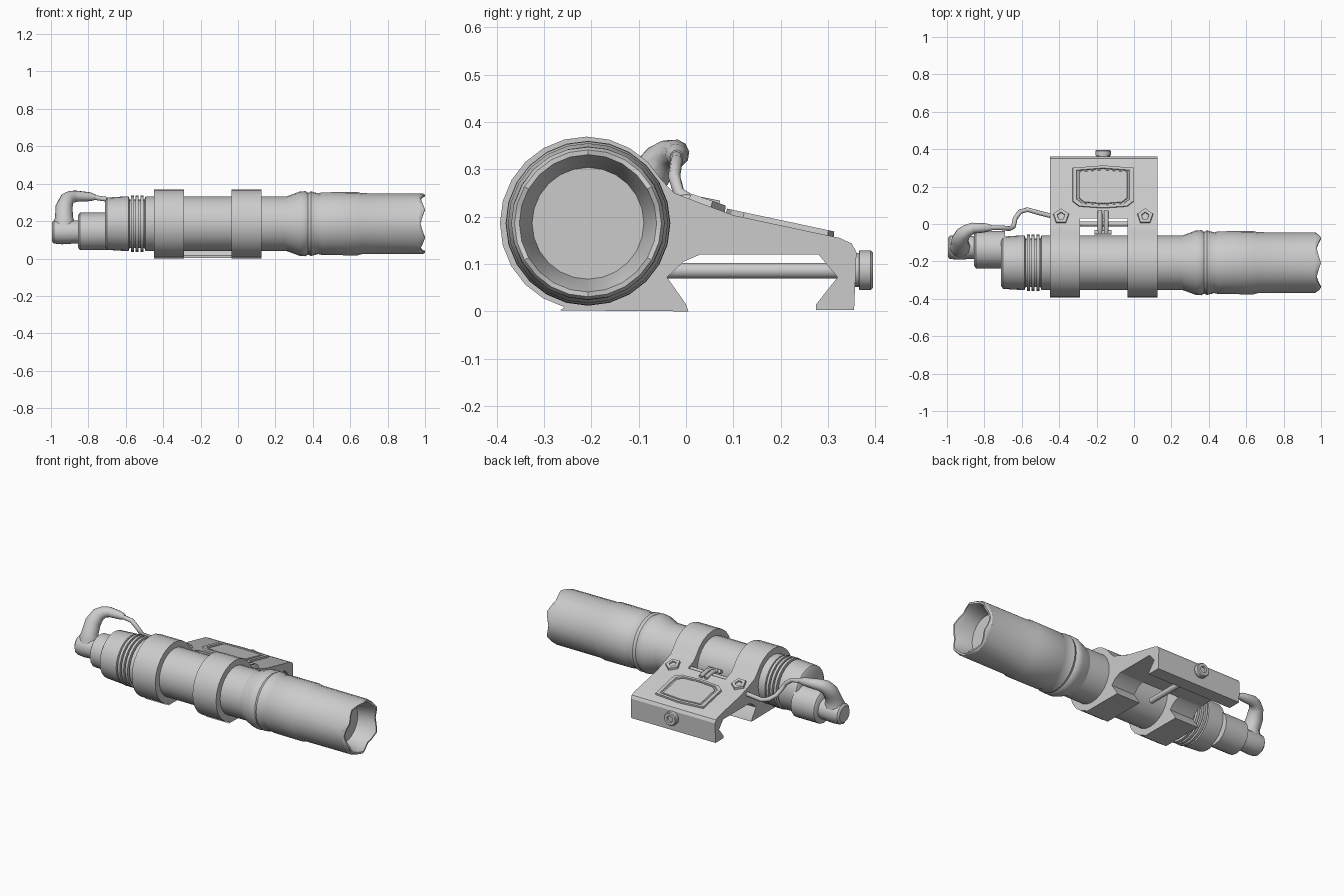
import bpy, bmesh, math
from mathutils import Vector

AY, AZ = -0.207, 0.186      # torch axis
SLOPE = -0.24               # tilt of the mount plate


def loft(name, loops, smooth=35, loc=(0, 0, 0), rot=(0, 0, 0)):
    bm = bmesh.new()
    rings = [[bm.verts.new(p) for p in l] for l in loops]
    n = len(rings[0])
    for a, b in zip(rings, rings[1:]):
        for i in range(n):
            j = (i + 1) % n
            bm.faces.new((a[i], a[j], b[j], b[i]))
    bm.faces.new(rings[0][::-1])
    bm.faces.new(rings[-1])
    bmesh.ops.recalc_face_normals(bm, faces=bm.faces)
    me = bpy.data.meshes.new(name)
    bm.to_mesh(me)
    bm.free()
    ob = bpy.data.objects.new(name, me)
    ob.location, ob.rotation_euler = loc, rot
    bpy.context.collection.objects.link(ob)
    if smooth:
        bpy.ops.object.select_all(action='DESELECT')
        ob.select_set(True)
        bpy.context.view_layer.objects.active = ob
        bpy.ops.object.shade_smooth_by_angle(angle=math.radians(smooth))
    return ob


def lathe(name, prof, cy=AY, cz=AZ, segs=24, wave=()):
    # revolve (x, r) points about an axis parallel to x
    loops = []
    for k, (x, r) in enumerate(prof):
        ring = []
        for i in range(segs):
            t = 2 * math.pi * i / segs
            dx = -0.024 * (1 if i % 4 == 0 else 0.55 if i % 4 in (1, 3) else 0) if k in wave else 0
            ring.append((x + dx, cy + r * math.cos(t), cz + r * math.sin(t)))
        loops.append(ring)
    return loft(name, loops)


def prism_x(name, yz, x0, x1, smooth=25):
    return loft(name, [[(x, y, z) for y, z in yz] for x in (x0, x1)], smooth)


def tube(name, pts, res=3):
    # pts: x, y, z, radius
    cu = bpy.data.curves.new(name, 'CURVE')
    cu.dimensions = '3D'
    cu.bevel_depth, cu.bevel_resolution, cu.use_fill_caps = 1.0, res, True
    sp = cu.splines.new('POLY')
    sp.points.add(len(pts) - 1)
    for p, (x, y, z, r) in zip(sp.points, pts):
        p.co, p.radius = (x, y, z, 1), r
    sp.use_smooth = True
    ob = bpy.data.objects.new(name, cu)
    bpy.context.collection.objects.link(ob)
    return ob


# torch body and grooved collar
lathe("torch_body", [(-0.71, 0.125), (-0.70, 0.14), (-0.60, 0.146), (-0.585, 0.146),
                     (-0.58, 0.13), (-0.50, 0.13), (-0.495, 0.146), (0.28, 0.146)])
for i in range(3):
    x = -0.573 + i * 0.026
    lathe("collar_ridge", [(x, 0.13), (x, 0.15), (x + 0.016, 0.15), (x + 0.016, 0.13)])

# torch head with scalloped rim and sunken lens
lathe("torch_head", [(0.26, 0.146), (0.33, 0.172), (0.36, 0.174), (0.375, 0.165), (0.39, 0.173),
                     (0.43, 0.162), (0.45, 0.168), (0.64, 0.169), (0.66, 0.163), (0.97, 0.162),
                     (0.99, 0.161), (1.0, 0.155), (1.0, 0.145), (0.96, 0.135), (0.88, 0.118)],
      wave=(10, 11, 12))

# tail switch housing and end plug
lathe("tail_housing", [(-0.855, 0.085), (-0.845, 0.1), (-0.72, 0.1), (-0.69, 0.1)], -0.137, 0.145, 16)
lathe("tail_plug", [(-0.995, 0.05), (-0.985, 0.062), (-0.94, 0.066), (-0.84, 0.06)], -0.125, 0.142, 12)

# cable: thick boot tapering into a thin wire
tube("cable_boot", [(-0.93, -0.13, 0.13, 0.058), (-0.93, -0.12, 0.20, 0.055), (-0.93, -0.115, 0.22, 0.048),
                    (-0.93, -0.085, 0.275, 0.046), (-0.915, -0.055, 0.315, 0.04), (-0.89, -0.035, 0.33, 0.034),
                    (-0.86, -0.022, 0.333, 0.03), (-0.79, -0.02, 0.33, 0.024), (-0.76, -0.02, 0.327, 0.014)])
tube("cable_wire", [(-0.78, -0.02, 0.328, 0.013), (-0.71, -0.02, 0.318, 0.013), (-0.665, -0.025, 0.285, 0.013),
                    (-0.645, -0.015, 0.25, 0.013), (-0.635, 0.03, 0.222, 0.013), (-0.61, 0.065, 0.205, 0.013),
                    (-0.57, 0.077, 0.195, 0.013), (-0.51, 0.06, 0.19, 0.013), (-0.43, 0.04, 0.185, 0.013)], 2)

# two clamp rings with lower jaw and neck
arc = [(AY - 0.003 + 0.183 * math.cos(math.radians(a)), AZ + 0.183 * math.sin(math.radians(a)))
       for a in range(30, 256, 15)]
clamp = [(0.03, 0.229), (-0.025, 0.25)] + arc + [(-0.265, 0.002), (0.005, 0.0), (0.0, 0.015),
                                                 (-0.04, 0.072), (-0.005, 0.105), (0.03, 0.12)]
for x0 in (-0.45, -0.035):
    prism_x("clamp_ring", clamp, x0, x0 + 0.16)

# mount plate with hooked outer edge
plate = [(0.03, 0.12), (0.28, 0.12), (0.32, 0.072), (0.275, 0.015), (0.275, 0.003), (0.355, 0.003),
         (0.36, 0.125), (0.35, 0.143), (0.325, 0.155), (0.10, 0.203), (0.03, 0.229)]
prism_x("mount_plate", plate, -0.45, 0.125, 20)

# raised frame on the plate
outline = [(-0.165, 0.105), (0, 0.118), (0.165, 0.105), (0.165, -0.08), (0.13, -0.108), (0, -0.118),
           (-0.13, -0.108), (-0.165, -0.08)]


def frame_loop(s, z):
    return [(x * s, y * s, z) for x, y in outline]


loft("plate_frame", [frame_loop(1, -0.01), frame_loop(0.98, 0.01), frame_loop(0.86, 0.01),
                     frame_loop(0.84, 0.003), frame_loop(0.79, 0.003), frame_loop(0.77, 0.008)],
     20, (-0.165, 0.198, 0.183), (-0.21, 0, 0))

# pivot bolts beside the frame
for x in (-0.39, 0.06):
    loops = [[(r * math.cos(math.tau * i / 5 + 0.31), r * math.sin(math.tau * i / 5 + 0.31), z)
              for i in range(5)] for r, z in ((0.05, -0.02), (0.042, 0.012), (0.022, 0.012), (0.02, 0.004))]
    loft("pivot_bolt", loops, 0, (x, 0.04, 0.226), (-0.33, 0, 0))

# spring lever between the clamps
tube("lever_bar", [(-0.30, 0.0, 0.215, 0.013), (-0.03, 0.0, 0.215, 0.013)], 2)
for x in (-0.182, -0.148):
    tube("lever_prong", [(x, -0.045, 0.225, 0.012), (x, 0.0, 0.235, 0.013), (x, 0.07, 0.222, 0.012)], 2)
tube("lever_foot", [(-0.21, -0.045, 0.222, 0.012), (-0.12, -0.045, 0.222, 0.012)], 2)

# cross screw and thumb nut
tube("cross_screw", [(-0.165, -0.05, 0.086, 0.017), (-0.165, 0.34, 0.086, 0.017)])
nut = [[(-0.165 + r * math.cos(math.tau * i / 12), y, 0.087 + r * math.sin(math.tau * i / 12))
        for i in range(12)] for y, r in ((0.345, 0.034), (0.365, 0.036), (0.366, 0.042), (0.39, 0.042),
                                         (0.395, 0.037), (0.395, 0.02), (0.385, 0.018))]
loft("thumb_nut", nut)
